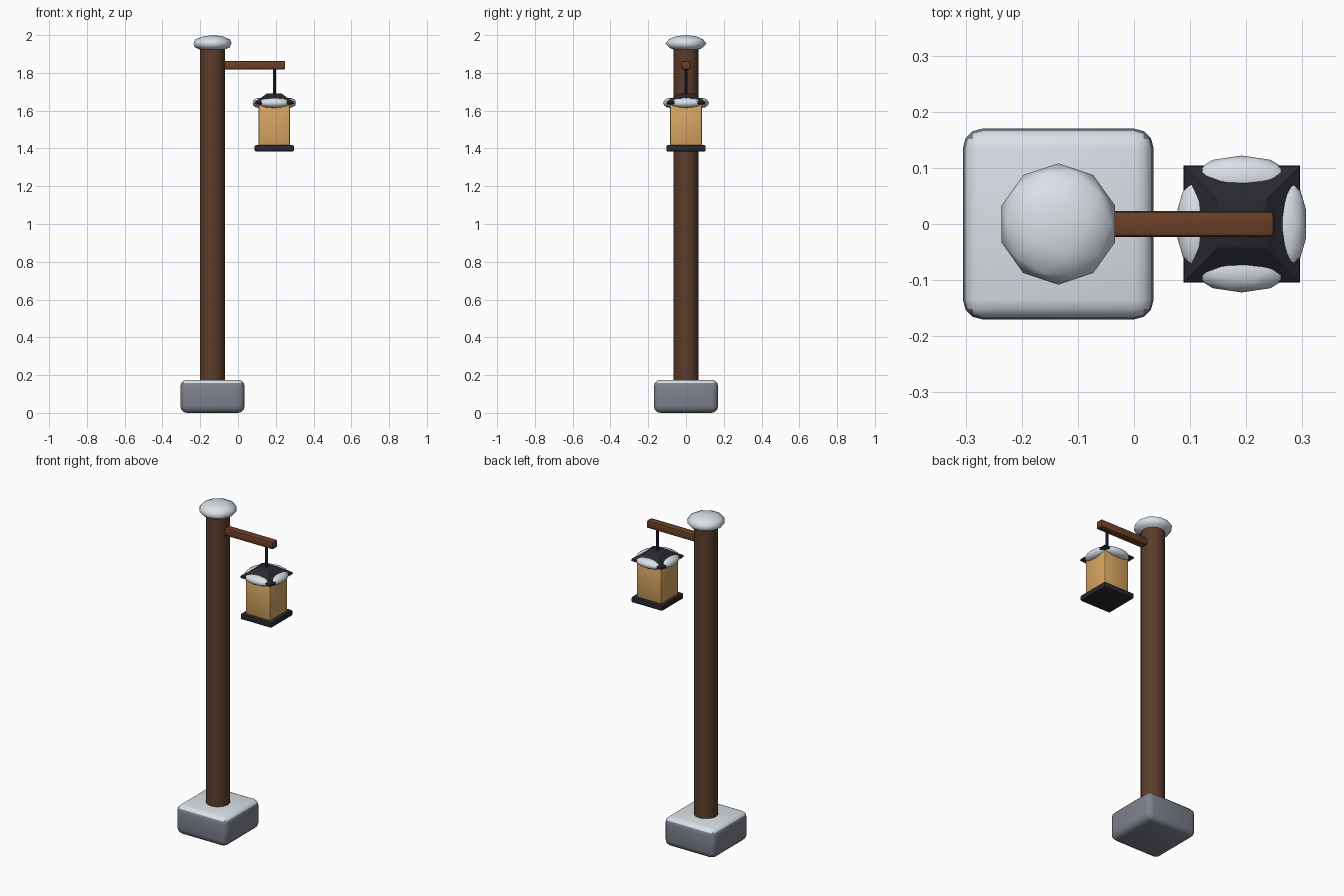
import bpy, bmesh, math
from mathutils import Vector

if "Cube" in bpy.data.objects:
    bpy.data.objects.remove(bpy.data.objects["Cube"])


def material(name, rgb):
    m = bpy.data.materials.new(name)
    m.diffuse_color = (*rgb, 1)
    m.use_nodes = True
    m.node_tree.nodes["Principled BSDF"].inputs["Base Color"].default_value = m.diffuse_color
    return m


WOOD = material("dark wood", (0.105, 0.046, 0.023))
ARM_WOOD = material("reddish wood", (0.15, 0.05, 0.019))
STONE = material("grey stone", (0.21, 0.22, 0.27))
SNOW = material("snow", (0.70, 0.75, 0.80))
METAL = material("black metal", (0.021, 0.021, 0.028))
GLASS = material("amber glass", (0.68, 0.38, 0.12))

POST_X, LAMP_X = -0.135, 0.192


def finish(ob, name, mat, angle=40):
    ob.name = name
    ob.data.materials.append(mat)
    bpy.ops.object.select_all(action='DESELECT')
    ob.select_set(True)
    bpy.context.view_layer.objects.active = ob
    bpy.ops.object.transform_apply(location=False, rotation=True, scale=True)
    bpy.ops.object.shade_smooth_by_angle(angle=math.radians(angle))
    return ob


def box(name, lo, hi, mat, bevel, segments=2):
    lo, hi = Vector(lo), Vector(hi)
    bpy.ops.mesh.primitive_cube_add(size=1, location=(lo + hi) / 2)
    ob = bpy.context.object
    ob.scale = hi - lo
    bpy.ops.object.transform_apply(location=False, rotation=False, scale=True)
    bm = bmesh.new()
    bm.from_mesh(ob.data)
    bmesh.ops.bevel(bm, geom=bm.edges[:], offset=bevel, segments=segments,
                    profile=0.5, affect='EDGES')
    bm.to_mesh(ob.data)
    bm.free()
    return finish(ob, name, mat)


def rod(name, x, z0, z1, r, sides, mat):
    bpy.ops.mesh.primitive_cylinder_add(vertices=sides, radius=r, depth=z1 - z0,
                                        location=(x, 0, (z0 + z1) / 2))
    return finish(bpy.context.object, name, mat)


def blob(name, loc, size, mat):
    bpy.ops.mesh.primitive_ico_sphere_add(subdivisions=2, radius=1, location=loc)
    ob = bpy.context.object
    ob.scale = size
    return finish(ob, name, mat, 80)


# stone base, upward faces covered in snow
base = box("stone_base", (POST_X - 0.17, -0.17, 0), (POST_X + 0.17, 0.17, 0.175),
           STONE, 0.035, 3)
base.data.materials.append(SNOW)
for f in base.data.polygons:
    if f.normal.z > 0.6:
        f.material_index = 1

# post, snow cap and arm
rod("post", POST_X, 0.15, 1.94, 0.067, 16, WOOD)
blob("post_snow_cap", (POST_X, 0, 1.956), (0.106, 0.108, 0.044), SNOW)
box("arm", (-0.12, -0.023, 1.817), (0.25, 0.023, 1.863), ARM_WOOD, 0.008)

# lantern body
rod("hanger", LAMP_X, 1.68, 1.83, 0.008, 8, METAL)
box("lantern_glass", (LAMP_X - 0.084, -0.084, 1.41),
    (LAMP_X + 0.084, 0.084, 1.645), GLASS, 0.01)
box("lantern_floor", (LAMP_X - 0.104, -0.104, 1.384),
    (LAMP_X + 0.104, 0.104, 1.417), METAL, 0.007)

# lantern roof: stacked square rings
bm = bmesh.new()
rings = []
for half, z in [(0.098, 1.632), (0.104, 1.637), (0.103, 1.647), (0.07, 1.668),
                (0.046, 1.686), (0.038, 1.691)]:
    rings.append([bm.verts.new((sx * half, sy * half, z))
                  for sx, sy in [(-1, -1), (1, -1), (1, 1), (-1, 1)]])
for a, b in zip(rings, rings[1:]):
    for i in range(4):
        j = (i + 1) % 4
        bm.faces.new((a[i], a[j], b[j], b[i]))
bm.faces.new(rings[0][::-1])
bm.faces.new(rings[-1])
mesh = bpy.data.meshes.new("lantern_roof")
bm.to_mesh(mesh)
bm.free()
roof = bpy.data.objects.new("lantern_roof", mesh)
roof.location.x = LAMP_X
bpy.context.collection.objects.link(roof)
finish(roof, "lantern_roof", METAL)

# snow drifts along the four eaves
for i, (dx, dy) in enumerate([(1, 0), (-1, 0), (0, 1), (0, -1)]):
    size = (0.036, 0.088, 0.027) if dx else (0.088, 0.04, 0.027)
    blob("eave_snow_%d" % (i + 1), (LAMP_X + dx * 0.08, dy * 0.082, 1.641), size, SNOW)
